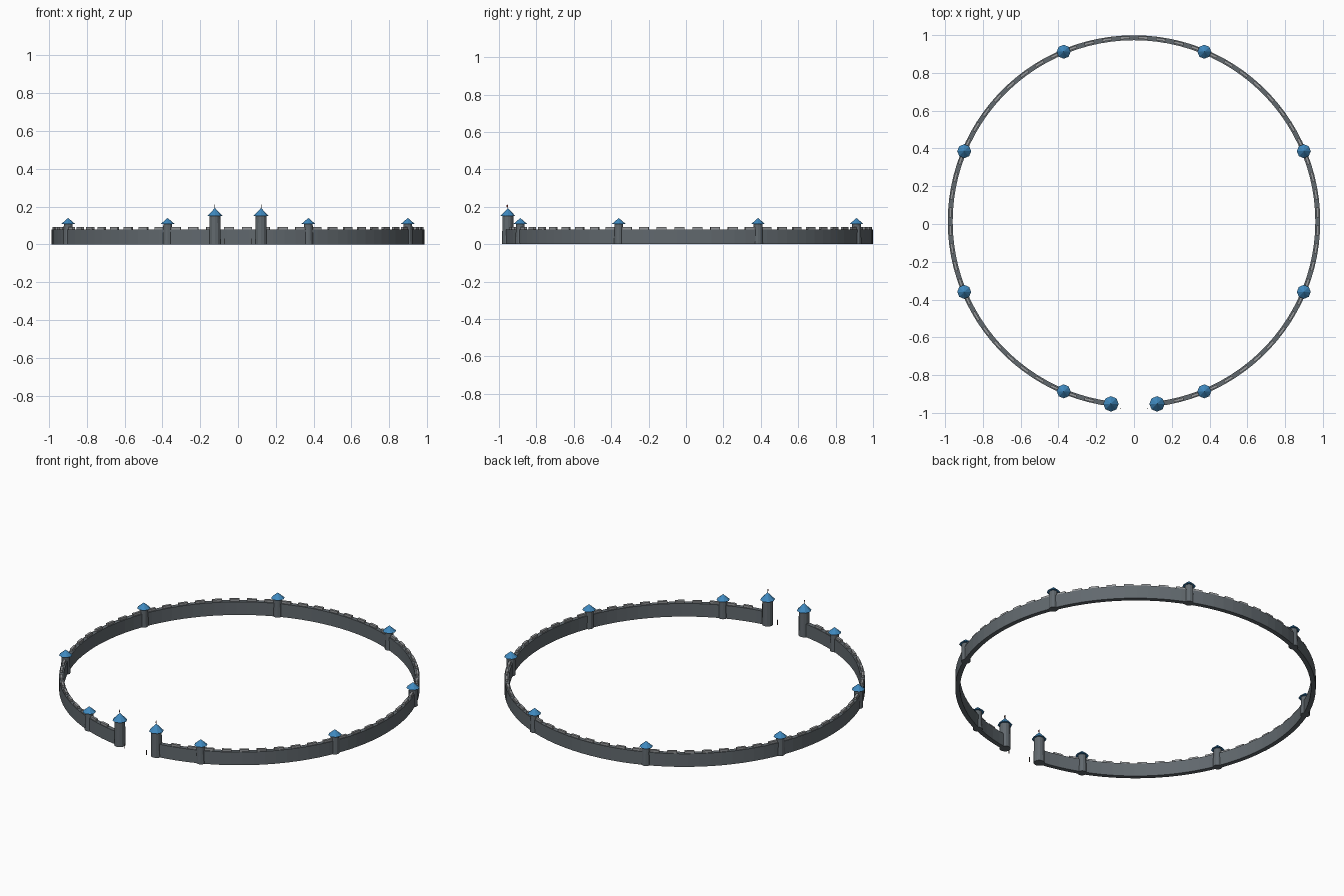
import bpy, bmesh
from math import sin, cos, pi, radians
from mathutils import Matrix

if "Cube" in bpy.data.objects:
    bpy.data.objects.remove(bpy.data.objects["Cube"])

CY = 0.013      # ring centre in y
R = 0.973       # wall centre line radius
GATE = radians(7.2)


def material(name, rgb):
    m = bpy.data.materials.new(name)
    m.diffuse_color = (*rgb, 1)
    m.use_nodes = True
    m.node_tree.nodes["Principled BSDF"].inputs["Base Color"].default_value = m.diffuse_color
    return m


STONE = material("dark_stone", (0.12, 0.14, 0.155))
LIGHT = material("light_stone", (0.30, 0.31, 0.32))
BLUE = material("blue_roof", (0.05, 0.25, 0.52))
WOOD = material("wood", (0.06, 0.04, 0.03))
RED = material("red_cloth", (0.45, 0.04, 0.04))


def finish(bm, name, mat):
    bmesh.ops.recalc_face_normals(bm, faces=bm.faces)
    me = bpy.data.meshes.new(name)
    bm.to_mesh(me)
    bm.free()
    me.materials.append(mat)
    ob = bpy.data.objects.new(name, me)
    bpy.context.collection.objects.link(ob)
    return ob


def cone(name, x, y, z0, z1, r0, r1, sides, mat):
    bm = bmesh.new()
    bmesh.ops.create_cone(bm, cap_ends=True, segments=sides, radius1=r0, radius2=r1, depth=z1 - z0,
                          matrix=Matrix.Translation((x, y, (z0 + z1) / 2)))
    return finish(bm, name, mat)


def arc(bm, a0, a1, n, r0, r1, z0, z1):
    """Closed curved block; angles run counter-clockwise from the front."""
    rings = []
    for i in range(n + 1):
        a = a0 + (a1 - a0) * i / n
        rings.append([bm.verts.new((r * sin(a), CY - r * cos(a), z))
                      for r, z in ((r0, z0), (r1, z0), (r1, z1), (r0, z1))])
    for p, q in zip(rings, rings[1:]):
        for k in range(4):
            bm.faces.new((p[k], p[(k + 1) % 4], q[(k + 1) % 4], q[k]))
    bm.faces.new(rings[0])
    bm.faces.new(rings[-1][::-1])


# Curtain wall with an opening for the gate
bm = bmesh.new()
arc(bm, GATE, 2 * pi - GATE, 96, R - 0.013, R + 0.013, 0, 0.079)
finish(bm, "curtain_wall", STONE)

# Battlements along the wall top
bm = bmesh.new()
COUNT = 64
for i in range(COUNT):
    a = 2 * pi * (i + 0.5) / COUNT
    if GATE + 0.03 < a < 2 * pi - GATE - 0.03:
        h = pi / COUNT * 0.55
        arc(bm, a - h, a + h, 1, R - 0.006, R + 0.008, 0.077, 0.092)
finish(bm, "battlements", LIGHT)

# Eight wall towers
for k in range(8):
    a = radians(22.5 + 45 * k)
    x, y = R * sin(a), CY - R * cos(a)
    cone(f"wall_tower_{k}", x, y, 0, 0.112, 0.026, 0.023, 12, STONE)
    cone(f"wall_tower_roof_{k}", x, y, 0.108, 0.14, 0.037, 0, 8, BLUE)

# Gate towers with pennants, and small posts beside the opening
for s, side in ((-1, "left"), (1, "right")):
    x, y = s * R * sin(GATE), CY - R * cos(GATE)
    cone(f"gate_tower_{side}", x, y, 0, 0.155, 0.031, 0.029, 12, STONE)
    cone(f"gate_tower_roof_{side}", x, y, 0.15, 0.193, 0.041, 0, 8, BLUE)
    cone(f"flagpole_{side}", x, y, 0.185, 0.212, 0.0015, 0.0015, 6, WOOD)
    bm = bmesh.new()
    bmesh.ops.create_cube(bm, size=1, matrix=Matrix.Translation((x, y - 0.004, 0.204))
                          @ Matrix.Diagonal((0.0015, 0.008, 0.009, 1)))
    finish(bm, f"pennant_{side}", RED)
    cone(f"gate_post_{side}", s * 0.073, -0.976, 0, 0.03, 0.0025, 0.0025, 6, WOOD)
